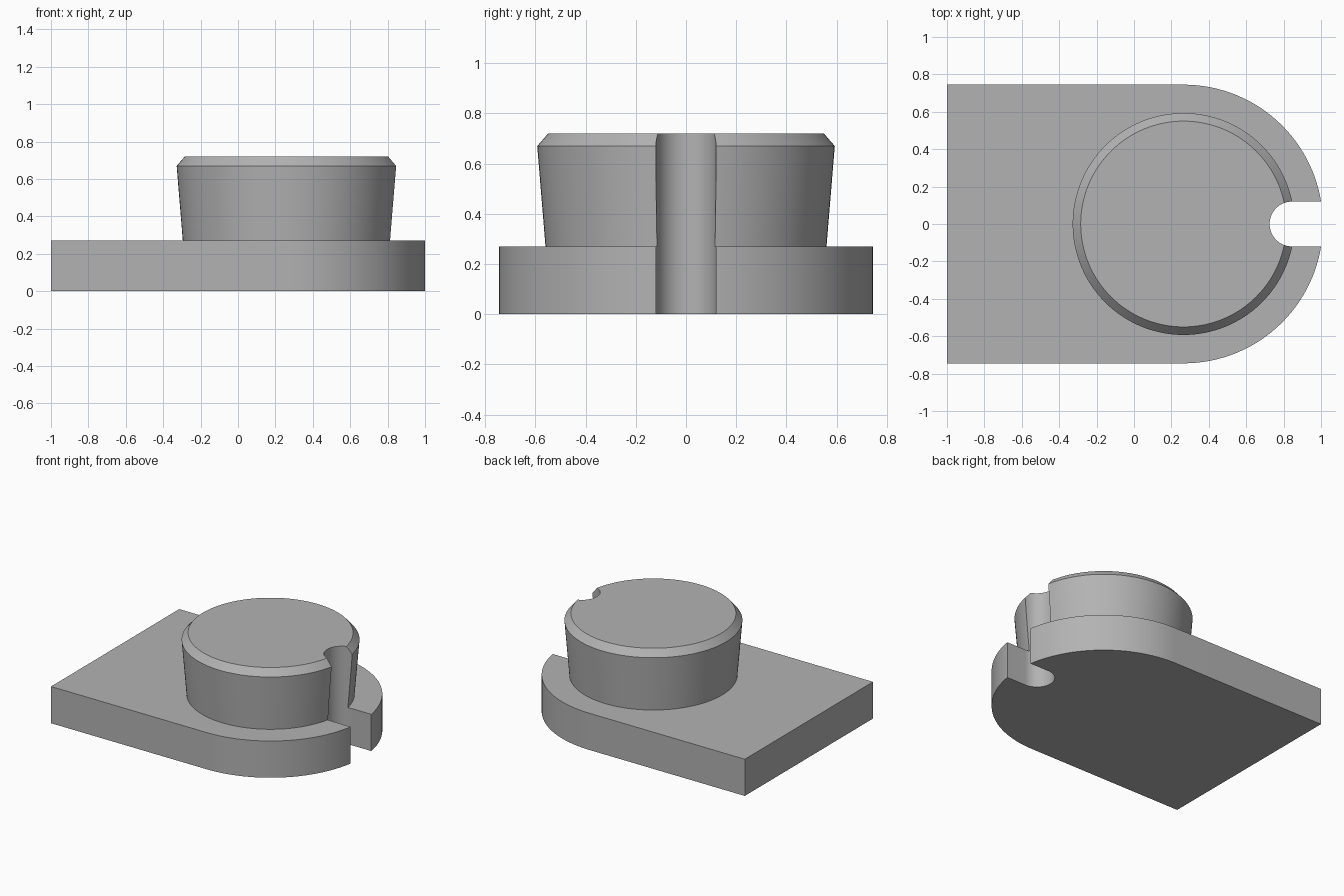
import bpy, bmesh
from math import cos, sin, pi, radians

cube = bpy.data.objects.get("Cube")
if cube:
    bpy.data.objects.remove(cube, do_unlink=True)

CX = 0.265            # shared axis of the round end and the boss
PLATE_R, PLATE_H = 0.745, 0.27
NOTCH_R, NOTCH_X = 0.12, 0.845

grey = bpy.data.materials.new("plain grey")
grey.use_nodes = True
colour = (0.45, 0.45, 0.45, 1)
grey.diffuse_color = colour
grey.node_tree.nodes["Principled BSDF"].inputs["Base Color"].default_value = colour


def arc(cx, r, start, end, steps):
    angles = [start + (end - start) * i / steps for i in range(steps + 1)]
    return [(cx + r * cos(a), r * sin(a)) for a in angles]


def loft(name, rings):
    """Solid skinned through equal-length closed rings, given as (outline, z)."""
    bm = bmesh.new()
    loops = [[bm.verts.new((x, y, z)) for x, y in outline] for outline, z in rings]
    for low, high in zip(loops, loops[1:]):
        for i in range(len(low)):
            j = (i + 1) % len(low)
            bm.faces.new((low[i], low[j], high[j], high[i]))
    bm.faces.new(loops[0][::-1])
    bm.faces.new(loops[-1])
    bmesh.ops.recalc_face_normals(bm, faces=bm.faces)
    mesh = bpy.data.meshes.new(name)
    bm.to_mesh(mesh)
    bm.free()
    mesh.materials.append(grey)
    ob = bpy.data.objects.new(name, mesh)
    bpy.context.collection.objects.link(ob)
    return ob


def combine(target, other, operation):
    mod = target.modifiers.new(operation.lower(), "BOOLEAN")
    mod.operation, mod.object, mod.solver = operation, other, "EXACT"
    bpy.context.view_layer.objects.active = target
    bpy.ops.object.modifier_apply(modifier=mod.name)
    bpy.data.objects.remove(other, do_unlink=True)


# Plate: square at one end, round at the other
outline = [(-1, -PLATE_R)] + arc(CX, PLATE_R, -pi / 2, pi / 2, 64) + [(-1, PLATE_R)]
body = loft("plate_with_boss", [(outline, 0), (outline, PLATE_H)])

# Flared boss with a chamfered rim, rooted inside the plate
boss_profile = [(0.552, 0.17), (0.56, PLATE_H), (0.593, 0.67), (0.55, 0.72)]
boss = loft("boss", [(arc(CX, r, 0, 2 * pi, 128)[:-1], z) for r, z in boss_profile])
combine(body, boss, "UNION")

# Round-bottomed slot through the plate and the boss
slot = arc(NOTCH_X, NOTCH_R, pi / 2, 3 * pi / 2, 32) + [(1.2, -NOTCH_R), (1.2, NOTCH_R)]
cutter = loft("slot_cutter", [(slot, -0.1), (slot, 0.9)])
cutter.hide_render = True
combine(body, cutter, "DIFFERENCE")

# Smooth curved walls, crisp edges
bpy.ops.object.select_all(action="DESELECT")
body.select_set(True)
bpy.context.view_layer.objects.active = body
bpy.ops.object.shade_smooth_by_angle(angle=radians(25))
